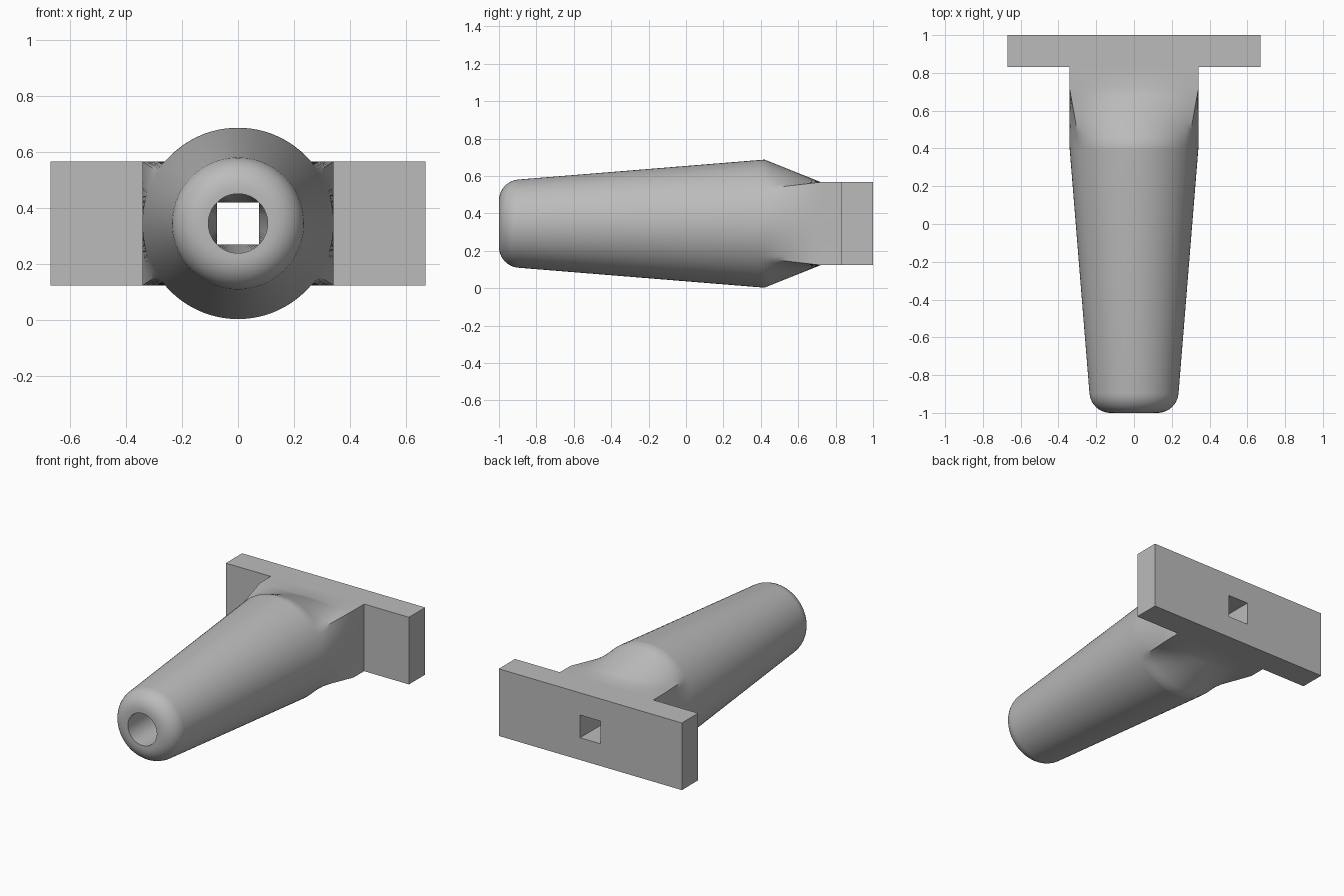
import bpy
import bmesh
import math

cube = bpy.data.objects.get("Cube")
if cube:
    bpy.data.objects.remove(cube, do_unlink=True)

AXIS_Z = 0.345
NECK = (0.342, 0.222)
FLANGE = (0.67, 0.222)
HOLE = (0.075, 0.075)
HOLE_R = 0.106


def circle(r):
    return lambda a: r


def rect(half):
    # Distance from the axis to the rectangle edge along angle a
    return lambda a: min(half[0] / max(abs(math.cos(a)), 1e-6),
                         half[1] / max(abs(math.sin(a)), 1e-6))


def blend(f, g, t):
    return lambda a: f(a) * (1 - t) + g(a) * t


# Angles shared by every section, hitting all rectangle corners exactly
stops = [0] + [math.atan2(h[1], h[0]) for h in (FLANGE, NECK, HOLE)] + [math.pi / 2]
quarter = []
for a, b in zip(stops, stops[1:]):
    n = max(3, round((b - a) / math.radians(4)))
    quarter += [a + (b - a) * i / n for i in range(n)]
half_turn = quarter + [math.pi / 2] + [math.pi - a for a in reversed(quarter[1:])]
angles = half_turn + [a + math.pi for a in half_turn]

# Sections as (y, outline), running forward through the bore, then back outside
sections = [(1.0, rect(HOLE)), (0.72, rect(HOLE)), (0.42, circle(HOLE_R)),
            (-1.0, circle(HOLE_R))]

# Rounded nose
FILLET = 0.112
for i in range(11):
    t = math.radians(86) * i / 10
    sections.append((-1 + FILLET * (1 - math.cos(t)),
                     circle(0.124 + FILLET * math.sin(t))))

# Tapered barrel, then the loft from round to rectangular
sections += [(0.39, circle(0.340)), (0.42, circle(0.342))]
for i in range(1, 9):
    sections.append((0.42 + 0.3 * i / 8, blend(circle(0.342), rect(NECK), i / 8)))

# Neck and mounting flange
sections += [(0.83, rect(NECK)), (0.83, rect(FLANGE)), (1.0, rect(FLANGE))]

bm = bmesh.new()
rings = [[bm.verts.new((f(a) * math.cos(a), y, AXIS_Z + f(a) * math.sin(a)))
          for a in angles] for y, f in sections]
count = len(angles)
for k, ring in enumerate(rings):
    following = rings[(k + 1) % len(rings)]
    for i in range(count):
        j = (i + 1) % count
        bm.faces.new((ring[i], ring[j], following[j], following[i]))
bmesh.ops.remove_doubles(bm, verts=bm.verts, dist=0.0002)
bmesh.ops.recalc_face_normals(bm, faces=bm.faces)

mesh = bpy.data.meshes.new("flanged_tapered_sleeve")
bm.to_mesh(mesh)
bm.free()
sleeve = bpy.data.objects.new("flanged_tapered_sleeve", mesh)
bpy.context.collection.objects.link(sleeve)

grey = bpy.data.materials.new("plain_grey")
grey.use_nodes = True
colour = (0.5, 0.5, 0.5, 1)
grey.diffuse_color = colour
grey.node_tree.nodes["Principled BSDF"].inputs["Base Color"].default_value = colour
mesh.materials.append(grey)

bpy.ops.object.select_all(action='DESELECT')
sleeve.select_set(True)
bpy.context.view_layer.objects.active = sleeve
bpy.ops.object.shade_smooth_by_angle(angle=math.radians(30))
